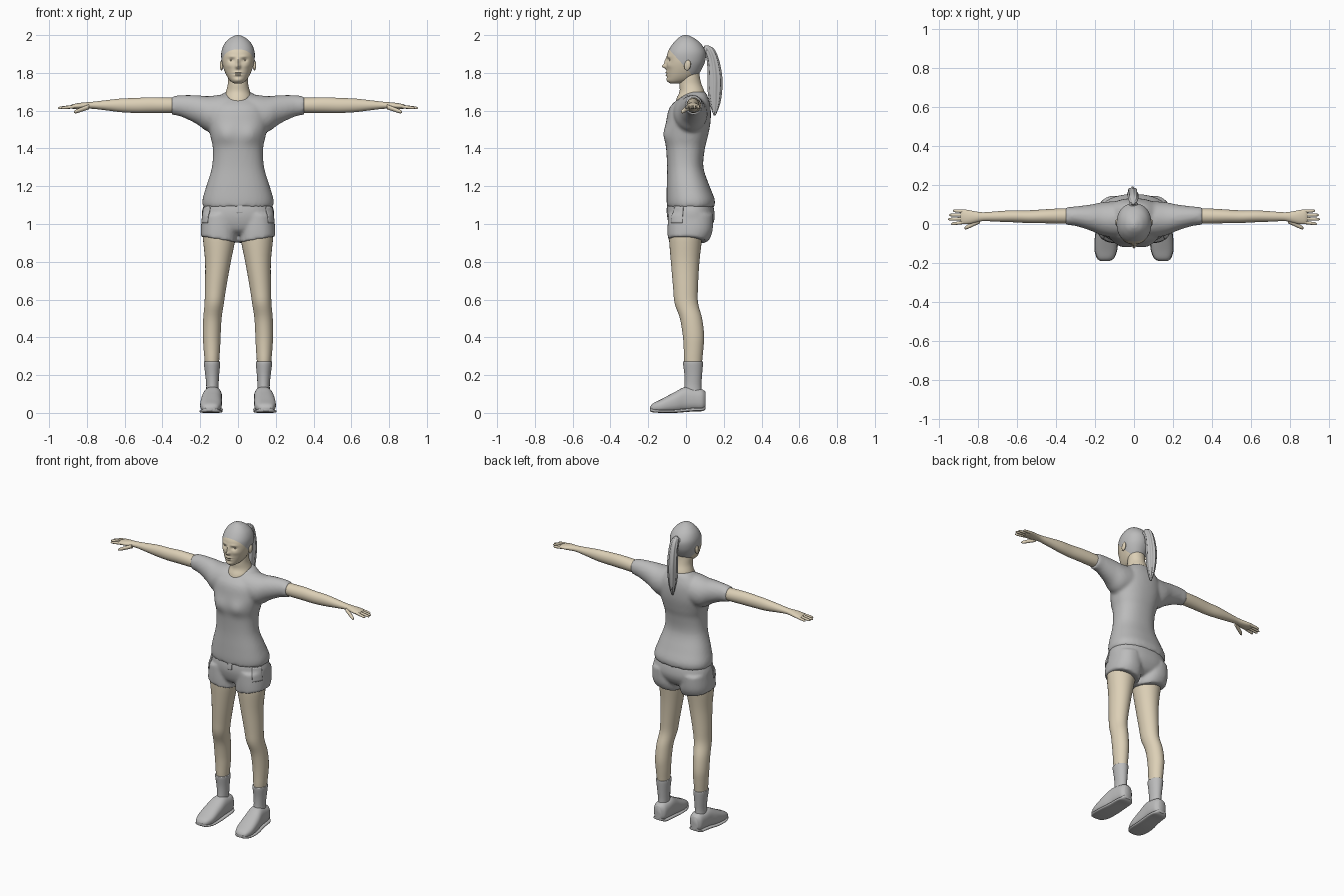
import bpy, bmesh, math
from mathutils import Matrix, Vector

if "Cube" in bpy.data.objects:
    bpy.data.objects.remove(bpy.data.objects["Cube"])


def material(name, *rgb):
    m = bpy.data.materials.new(name)
    m.use_nodes = True
    m.diffuse_color = (*rgb, 1)
    m.node_tree.nodes["Principled BSDF"].inputs["Base Color"].default_value = (*rgb, 1)
    return m


SKIN = material("skin", 0.72, 0.63, 0.47)
GREY = material("grey cloth", 0.5, 0.5, 0.5)
parts = []


def spline(a, b, c, d, t):
    return 0.5 * (2 * b + (c - a) * t + (2 * a - 5 * b + 4 * c - d) * t * t
                  + (3 * b - a - 3 * c + d) * t ** 3)


def loft(bm, axis, stations, n=32, e=2.0, steps=4, flute=0.0):
    """Skin rounded sections; a station is (position, low, high, low, high)."""
    across = [i for i in range(3) if i != axis]
    last = len(stations) - 1
    rows = []
    for k in range(last):
        four = [stations[min(max(k + d, 0), last)] for d in (-1, 0, 1, 2)]
        rows += [[spline(*v, s / steps) for v in zip(*four)] for s in range(steps)]
    rows.append(stations[-1])
    rings = []
    for t, a0, a1, b0, b1 in rows:
        ring = []
        for i in range(n):
            w = math.tau * i / n
            r = 1 + flute * math.cos(w * 8)
            c, s = math.cos(w), math.sin(w)
            p = Vector()
            p[axis] = t
            p[across[0]] = (a0 + a1) / 2 + (a1 - a0) / 2 * r * math.copysign(abs(c) ** (2 / e), c)
            p[across[1]] = (b0 + b1) / 2 + (b1 - b0) / 2 * r * math.copysign(abs(s) ** (2 / e), s)
            ring.append(bm.verts.new(p))
        rings.append(ring)
    for lo, hi in zip(rings, rings[1:]):
        for i in range(n):
            j = (i + 1) % n
            bm.faces.new((lo[i], lo[j], hi[j], hi[i]))
    bm.faces.new(rings[0])
    bm.faces.new(rings[-1])
    return [v for ring in rings for v in ring]


def sym(stations):
    return [(z, -h, h, y0, y1) for z, h, y0, y1 in stations]


def ball(bm, place, size, tilt=0.0):
    m = Matrix.Translation(place) @ Matrix.Rotation(tilt, 4, "X") @ Matrix.Diagonal((*size, 1))
    bmesh.ops.create_uvsphere(bm, u_segments=20, v_segments=12, radius=1, matrix=m)


def finish(name, bm, *mats, mirror=False, voxel=0.0, smooth=4):
    bmesh.ops.recalc_face_normals(bm, faces=bm.faces)
    me = bpy.data.meshes.new(name)
    bm.to_mesh(me)
    bm.free()
    for m in mats:
        me.materials.append(m)
    ob = bpy.data.objects.new(name, me)
    bpy.context.collection.objects.link(ob)
    if mirror:
        ob.modifiers.new("mirror", "MIRROR").use_mirror_merge = False
    if voxel:
        r = ob.modifiers.new("blend", "REMESH")
        r.mode, r.voxel_size, r.use_smooth_shade = "VOXEL", voxel, True
        s = ob.modifiers.new("soften", "SMOOTH")
        s.factor, s.iterations = 0.5, smooth
    parts.append(ob)
    return ob


def bump(v, x, z, sx, sz):
    return math.exp(-((v.co.x - x) / sx) ** 2 - ((v.co.z - z) / sz) ** 2)


# Shirt: body and sleeves blended into one surface
bm = bmesh.new()
body = loft(bm, 2, sym([
    (1.09, .187, -.1, .15), (1.13, .188, -.103, .152), (1.2, .168, -.102, .125),
    (1.3, .138, -.1, .092), (1.4, .133, -.105, .1), (1.46, .145, -.11, .115),
    (1.54, .16, -.105, .13), (1.62, .15, -.085, .13), (1.675, .1, -.025, .115),
    (1.7, .065, 0, .1)]), n=48, e=2.3)
for v in body:
    if v.co.y < 0:
        v.co.y -= .016 * (bump(v, .065, 1.475, .05, .045) + bump(v, -.065, 1.475, .05, .045))
loft(bm, 0, [
    (-.02, -.06, .1, 1.5, 1.685), (.08, -.07, .115, 1.49, 1.685), (.16, -.06, .112, 1.49, 1.677),
    (.22, -.035, .1, 1.53, 1.682), (.3, -.01, .09, 1.568, 1.682), (.35, -.006, .087, 1.578, 1.676)])
finish("shirt", bm, GREY, mirror=True, voxel=.01)

# Shorts: hips and two leg openings with a sloping hem
bm = bmesh.new()
loft(bm, 2, sym([(.945, .12, -.05, .09), (.97, .17, -.08, .125), (1.02, .19, -.097, .15),
                 (1.07, .19, -.1, .15), (1.13, .17, -.09, .135)]), n=48, e=2.3)
for v in loft(bm, 2, [(.935, .006, .197, -.096, .115), (.98, .004, .197, -.098, .14),
                      (1.05, .01, .19, -.095, .145)], e=2.3):
    v.co.z -= min(1, max(0, (1.05 - v.co.z) / .1)) * (.17 * (.195 - v.co.x) + .1 * max(0, v.co.y))
shorts = finish("shorts", bm, GREY, mirror=True, voxel=.009, smooth=3)


def patch(name, place, half, turn, mirror):
    """Thin cloth patch laid on the shorts."""
    bm = bmesh.new()
    m = (Matrix.Translation(place) @ Matrix.Rotation(turn, 4, "Z")
         @ Matrix.Rotation(math.pi / 2, 4, "X") @ Matrix.Diagonal((*half, 1, 1)))
    bmesh.ops.create_grid(bm, x_segments=10, y_segments=10, size=1, matrix=m)
    ob = finish(name, bm, GREY)
    w = ob.modifiers.new("lay", "SHRINKWRAP")
    w.target, w.offset, w.wrap_mode = shorts, .004, "ABOVE_SURFACE"
    ob.modifiers.new("thick", "SOLIDIFY").thickness = .005
    if mirror:
        ob.modifiers.new("mirror", "MIRROR")


patch("side_pockets", (.18, -.05, 1.05), (.035, .045), math.radians(60), True)
patch("fly_flap", (.01, -.1, 1.08), (.015, .022), 0, False)

# Legs
bm = bmesh.new()
loft(bm, 2, [
    (.2, .103, .17, 0, .08), (.27, .1, .176, -.01, .085), (.34, .095, .182, -.012, .092),
    (.41, .092, .186, -.017, .096), (.5, .087, .184, -.032, .085), (.58, .075, .177, -.06, .064),
    (.66, .063, .175, -.068, .063), (.8, .038, .174, -.08, .071), (.93, .013, .186, -.09, .086),
    (.98, .02, .18, -.085, .09)])
finish("legs", bm, SKIN, mirror=True)

# Socks
bm = bmesh.new()
loft(bm, 2, [(.09, .103, .172, -.015, .085), (.14, .103, .168, -.008, .081),
             (.2, .1, .173, -.008, .085), (.262, .094, .181, -.016, .09),
             (.272, .096, .179, -.013, .088)])
finish("socks", bm, GREY, mirror=True)

# Shoes with thin soles
shoe = [
    (-.19, .13, .168, .012, .032), (-.175, .105, .187, .006, .05), (-.13, .088, .2, .001, .073),
    (-.06, .085, .197, .002, .11), (-.005, .084, .187, .007, .137), (.045, .084, .182, .011, .132),
    (.085, .09, .176, .012, .125), (.104, .108, .16, .022, .11)]
bm = bmesh.new()
loft(bm, 1, shoe, e=2.5, steps=6)
finish("shoes", bm, GREY, mirror=True)
bm = bmesh.new()
loft(bm, 1, [(y, a - .003, b + .003, max(0, c - .003), c + .016) for y, a, b, c, d in shoe], e=3.5)
finish("shoe_soles", bm, GREY, mirror=True)

# Arms and palms
bm = bmesh.new()
loft(bm, 0, [
    (.28, .006, .078, 1.592, 1.668), (.36, .002, .08, 1.588, 1.669), (.46, .004, .075, 1.588, 1.671),
    (.54, .005, .07, 1.588, 1.667), (.62, .009, .07, 1.592, 1.664), (.7, .012, .065, 1.602, 1.655),
    (.77, .015, .06, 1.61, 1.647), (.81, .008, .064, 1.609, 1.644), (.845, 0, .071, 1.608, 1.64),
    (.875, 0, .074, 1.61, 1.634), (.888, .012, .062, 1.615, 1.628)])


# Fingers and thumb
def finger(root, tip, r):
    line = []
    for t, k in ((0, 1), (.3, .95), (.6, .9), (.88, .75), (1, .3)):
        p, q = Vector(root).lerp(Vector(tip), t), r * k
        line.append((p.x, p.y - q, p.y + q, p.z - q, p.z + q))
    loft(bm, 0, line, n=12, steps=3)


for y, spread, reach in ((.01, 0, .937), (.028, .024, .953), (.046, .046, .948), (.064, .068, .928)):
    finger((.862, y, 1.622), (reach, spread, 1.614), .009)
finger((.79, .016, 1.62), (.868, -.022, 1.592), .013)
finish("arms", bm, SKIN, mirror=True)

# Neck
bm = bmesh.new()
loft(bm, 2, sym([(1.62, .075, -.06, .1), (1.665, .074, -.05, .1), (1.7, .064, -.034, .098),
                 (1.74, .054, -.034, .082), (1.78, .053, -.03, .073), (1.82, .05, -.02, .07)]))
finish("neck", bm, SKIN)

# Head with sculpted face and scalp hair
bm = bmesh.new()
skull = loft(bm, 2, sym([
    (1.743, .018, -.082, -.04), (1.757, .04, -.096, .02), (1.785, .06, -.1, .06),
    (1.825, .077, -.102, .086), (1.865, .087, -.102, .102), (1.91, .088, -.096, .104),
    (1.95, .074, -.073, .083), (1.98, .048, -.046, .05), (1.995, .022, -.025, .022),
    (2.0, .006, -.01, .006)]), n=96, e=2.15, steps=9)
features = (  # offset along x, height, spread across, spread up, depth
    (0, 1.834, .012, .012, -.022), (0, 1.858, .009, .02, -.012), (.034, 1.868, .015, .01, .01),
    (.032, 1.886, .02, .007, -.004), (0, 1.802, .02, .005, -.008), (0, 1.788, .018, .005, -.009),
    (0, 1.795, .024, .003, .004), (0, 1.763, .022, .012, -.006), (.045, 1.838, .02, .014, -.004))
for v in skull:
    if v.co.y < -.02:
        shift = 0
        for x, z, sx, sz, depth in features:
            shift += depth * sum(bump(v, s, z, sx, sz) for s in {x, -x})
        v.co.y += shift
slope, hairline, nape = Vector((0, 1.1, 1)), Vector((0, -.09, 1.925)), Vector((0, 0, 1.775))
for spot, normal in ((hairline, slope), (nape, Vector((0, 0, 1)))):
    geom = bm.verts[:] + bm.edges[:] + bm.faces[:]
    bmesh.ops.bisect_plane(bm, geom=geom, plane_co=spot, plane_no=normal)
for f in bm.faces:
    c = f.calc_center_median()
    f.material_index = int((c - hairline).dot(slope) > 0 and c.z > nape.z)
finish("head", bm, SKIN, GREY)

# Ears and eyes
bm = bmesh.new()
ball(bm, (.087, .008, 1.84), (.009, .017, .028), -.2)
finish("ears", bm, SKIN, mirror=True)
bm = bmesh.new()
ball(bm, (.034, -.079, 1.867), (.013, .009, .006))
finish("eyes", bm, SKIN, mirror=True)

# Ponytail with its tied root
bm = bmesh.new()
loft(bm, 2, [
    (1.945, -.012, .004, .1, .118), (1.925, -.025, .018, .094, .148), (1.87, -.03, .02, .112, .172),
    (1.78, -.034, .02, .118, .189), (1.7, -.032, .015, .118, .188), (1.63, -.024, .008, .13, .177),
    (1.575, -.012, 0, .146, .156)], n=48, flute=.09)
ball(bm, (-.004, .1, 1.918), (.022, .022, .02))
finish("ponytail", bm, GREY)

# Smooth shading
bpy.ops.object.select_all(action="DESELECT")
for ob in parts:
    ob.select_set(True)
bpy.context.view_layer.objects.active = parts[0]
bpy.ops.object.shade_smooth_by_angle(angle=math.radians(50))
